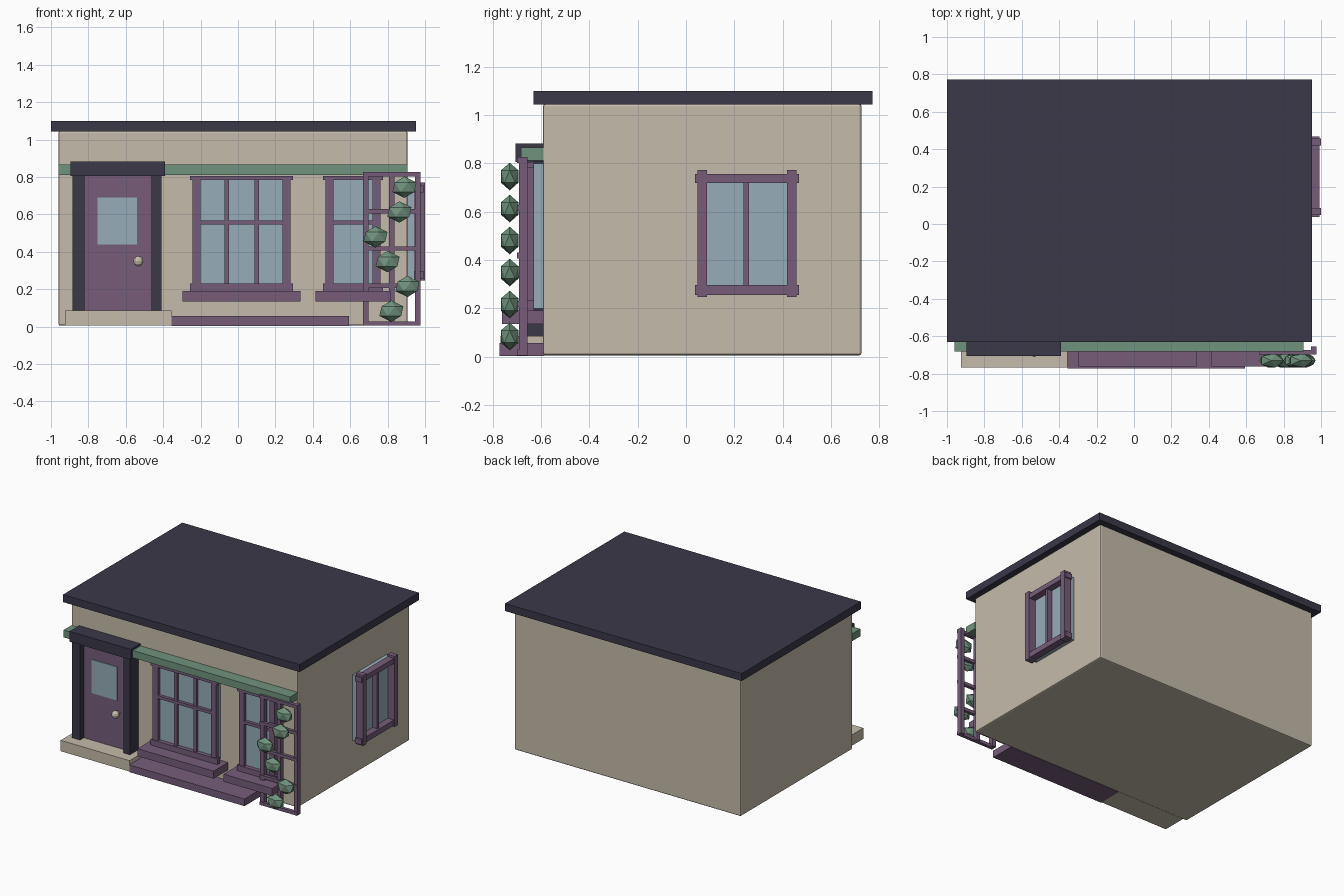
import bpy, bmesh, math

def mat(name, r, g, b):
    m = bpy.data.materials.new(name)
    m.diffuse_color = (r, g, b, 1)
    return m

BEIGE = mat("beige plaster", 0.56, 0.50, 0.405)
DARK = mat("dark slate", 0.043, 0.040, 0.066)
PURPLE = mat("purple paint", 0.18, 0.108, 0.195)
GREEN = mat("green", 0.16, 0.29, 0.205)
GLASS = mat("window glass", 0.305, 0.413, 0.479)

def finish(name, bm, material):
    me = bpy.data.meshes.new(name)
    bm.to_mesh(me)
    bm.free()
    me.materials.append(material)
    ob = bpy.data.objects.new(name, me)
    bpy.context.collection.objects.link(ob)
    return ob

def boxes(name, material, *ranges):
    """One object from boxes given as (x0, x1, y0, y1, z0, z1)."""
    bm = bmesh.new()
    for x0, x1, y0, y1, z0, z1 in ranges:
        vs = bmesh.ops.create_cube(bm, size=1)["verts"]
        for v in vs:
            v.co = (x1 if v.co.x > 0 else x0,
                    y1 if v.co.y > 0 else y0,
                    z1 if v.co.z > 0 else z0)
    return finish(name, bm, material)

# Building body and flat roof
walls = boxes("walls", BEIGE, (-0.96, 0.907, -0.592, 0.727, 0.005, 1.046))
bev = walls.modifiers.new("soft edges", "BEVEL")
bev.width = 0.01
bev.segments = 2
boxes("roof", DARK, (-1.0, 0.951, -0.632, 0.772, 1.044, 1.1))
boxes("front_fascia", GREEN, (-0.96, 0.907, -0.683, -0.59, 0.812, 0.866))

# Door with frame, pane and knob
boxes("door", PURPLE, (-0.83, -0.45, -0.645, -0.585, 0.08, 0.81))
boxes("door_pane", GLASS, (-0.75, -0.54, -0.652, -0.643, 0.44, 0.69))
boxes("door_frame", DARK,
      (-0.885, -0.82, -0.69, -0.585, 0.08, 0.82),
      (-0.4625, -0.408, -0.69, -0.585, 0.08, 0.82),
      (-0.895, -0.39, -0.705, -0.585, 0.805, 0.882))
bm = bmesh.new()
bmesh.ops.create_uvsphere(bm, u_segments=10, v_segments=6, radius=0.028)
for v in bm.verts:
    v.co = (v.co.x - 0.533, v.co.y - 0.682, v.co.z + 0.35)
bmesh.ops.create_cone(bm, cap_ends=True, segments=8, radius1=0.012, radius2=0.012, depth=0.04)
for v in bm.verts:
    if abs(v.co.x) < 0.02:  # turn the stem towards the front
        v.co = (v.co.x - 0.533, v.co.z - 0.655, v.co.y + 0.35)
bmesh.ops.recalc_face_normals(bm, faces=bm.faces)
finish("door_knob", bm, BEIGE)

# Step and low plinth
boxes("door_step", BEIGE, (-0.925, -0.356, -0.768, -0.585, 0.005, 0.086))
boxes("front_plinth", PURPLE, (-0.356, 0.594, -0.772, -0.585, 0.003, 0.056))

# Front windows
def front_window(name, x0, x1, mullions):
    boxes(name + "_glass", GLASS, (x0 + 0.01, x1 - 0.01, -0.632, -0.588, 0.2, 0.8))
    f, b = -0.657, -0.63
    parts = [(x0, x0 + 0.042, f, b, 0.19, 0.8), (x1 - 0.042, x1, f, b, 0.19, 0.8),
             (x0 - 0.014, x1 + 0.014, f - 0.006, b, 0.783, 0.805),
             (x0 - 0.014, x1 + 0.014, f - 0.006, b, 0.19, 0.232),
             (x0 + 0.03, x1 - 0.03, f + 0.002, b, 0.547, 0.569)]
    parts += [(m - 0.012, m + 0.012, f + 0.004, b, 0.2, 0.8) for m in mullions]
    boxes(name + "_frame", PURPLE, *parts)
    boxes(name + "_sill", PURPLE, (x0 - 0.053, x1 + 0.053, -0.762, -0.588, 0.134, 0.19))

front_window("large_window", -0.243, 0.28, (-0.059, 0.101))
front_window("small_window", 0.468, 0.762, ())

# Side window
boxes("side_window_glass", GLASS, (0.9, 0.942, 0.055, 0.45, 0.262, 0.75))
boxes("side_window_frame", PURPLE,
      (0.94, 0.999, 0.047, 0.086, 0.246, 0.772),
      (0.94, 0.999, 0.419, 0.458, 0.246, 0.772),
      (0.94, 0.98, 0.239, 0.26, 0.27, 0.74),
      (0.94, 0.993, 0.038, 0.467, 0.718, 0.756),
      (0.94, 0.993, 0.038, 0.467, 0.256, 0.297))

# Trellis
posts = [(x, x + 0.03, -0.692, -0.656, 0.005, 0.826) for x in (0.667, 0.806, 0.946)]
rails = [(0.667, 0.976, -0.699, -0.675, z, z + 0.024) for z in (0.005, 0.206, 0.406, 0.604, 0.802)]
boxes("trellis", PURPLE, *posts, *rails)

# Climbing leaf clumps on the trellis
for i, x in enumerate((0.82, 0.906, 0.80, 0.735, 0.863, 0.89)):
    bm = bmesh.new()
    bmesh.ops.create_icosphere(bm, subdivisions=1, radius=1)
    for v in bm.verts:
        v.co = (x + v.co.x * 0.072, -0.73 + v.co.y * 0.043, 0.083 + 0.1325 * i + v.co.z * 0.057)
    finish(f"leaf_clump_{i + 1}", bm, GREEN)
